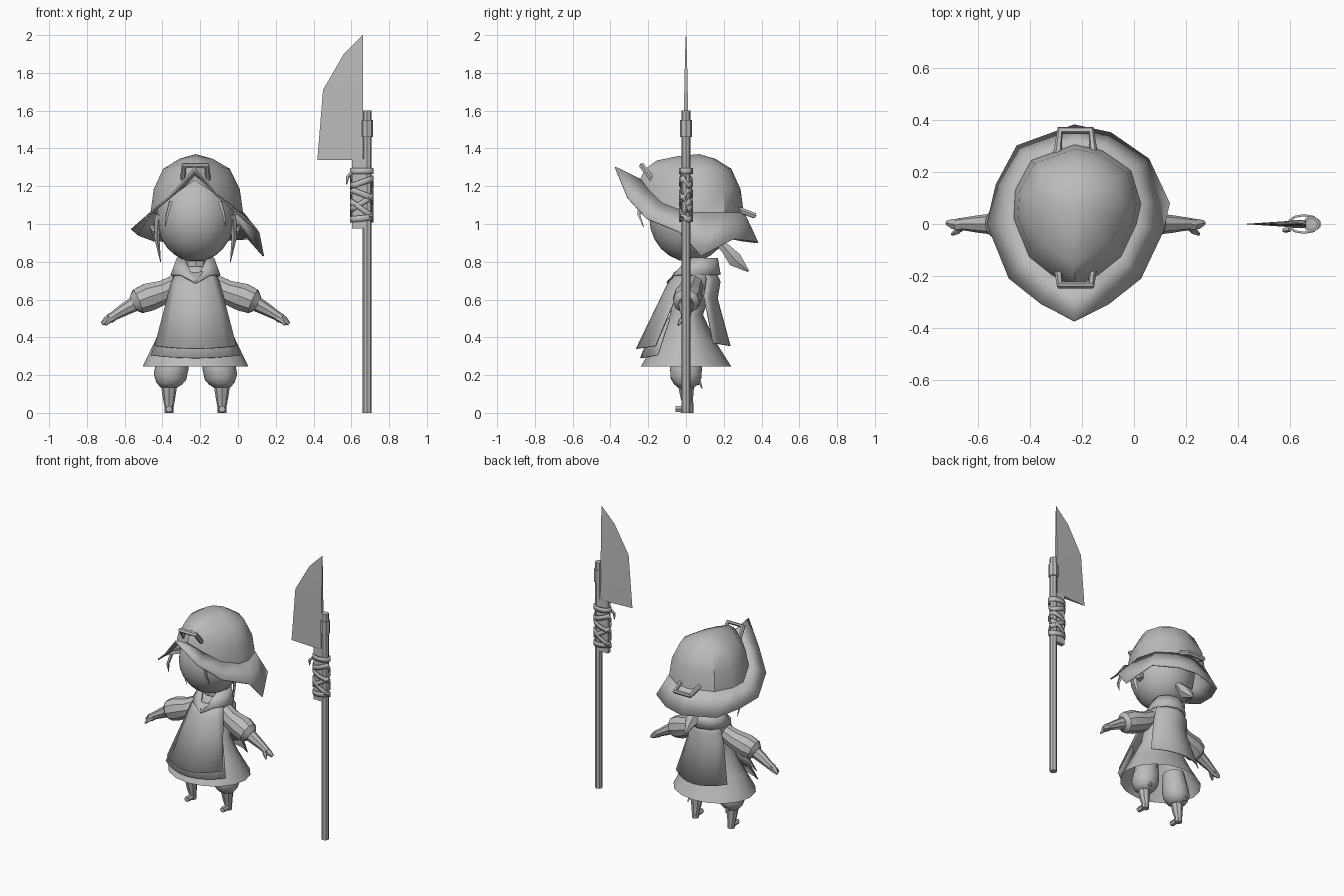
import bpy, bmesh, math
from mathutils import Vector, Matrix

default_cube = bpy.data.objects.get("Cube")
if default_cube:
    bpy.data.objects.remove(default_cube, do_unlink=True)

grey = bpy.data.materials.new("plain grey")
grey.use_nodes = True
grey.diffuse_color = (0.5, 0.5, 0.5, 1)
grey.node_tree.nodes["Principled BSDF"].inputs["Base Color"].default_value = grey.diffuse_color

CENTRE = -0.225  # x of the figure, which stands beside its weapon


def finish(name, bm, angle=40, thickness=0):
    """Turn a bmesh into a shaded object, optionally as thin cloth."""
    bmesh.ops.remove_doubles(bm, verts=bm.verts, dist=0.0005)
    bmesh.ops.recalc_face_normals(bm, faces=bm.faces)
    mesh = bpy.data.meshes.new(name)
    bm.to_mesh(mesh)
    bm.free()
    mesh.materials.append(grey)
    obj = bpy.data.objects.new(name, mesh)
    bpy.context.collection.objects.link(obj)
    bpy.ops.object.select_all(action='DESELECT')
    obj.select_set(True)
    bpy.context.view_layer.objects.active = obj
    bpy.ops.object.shade_smooth_by_angle(angle=math.radians(angle))
    if thickness:
        cloth = obj.modifiers.new("cloth", 'SOLIDIFY')
        cloth.thickness = thickness
        cloth.offset = 0
    return obj


def loft(name, rings, caps=True, closed=True, angle=40, thickness=0):
    """Skin a list of equally long point rings."""
    bm = bmesh.new()
    rows = [[bm.verts.new(p) for p in ring] for ring in rings]
    count = len(rows[0])
    for low, high in zip(rows, rows[1:]):
        for i in range(count if closed else count - 1):
            j = (i + 1) % count
            bm.faces.new((low[i], low[j], high[j], high[i]))
    if caps:
        bm.faces.new(rows[0])
        bm.faces.new(rows[-1])
    return finish(name, bm, angle, thickness)


def tube(name, path, radii, sides=8, angle=40):
    """Sweep a circle of changing radius along a path."""
    pts = [Vector(p) for p in path]
    rings, last, turn = [], Vector((0, 0, 1)), Matrix.Identity(3)
    for i, p in enumerate(pts):
        ahead = (pts[min(i + 1, len(pts) - 1)] - pts[max(i - 1, 0)]).normalized()
        turn = last.rotation_difference(ahead).to_matrix() @ turn
        last = ahead
        angles = [math.tau * k / sides for k in range(sides)]
        rings.append([p + turn @ Vector((math.cos(a), math.sin(a), 0)) * radii[i] for a in angles])
    return loft(name, rings, angle=angle)


def oval(z, rx, front, back, sides=16, x=CENTRE):
    """Flat oval ring between a front and a back y."""
    mid, ry = (front + back) / 2, (back - front) / 2
    turns = [math.tau * k / sides for k in range(sides)]
    return [(x + rx * math.sin(a), mid - ry * math.cos(a), z) for a in turns]


def side(s, points):
    """Place points given as distance from the figure's middle."""
    return [(CENTRE + s * x, y, z) for x, y, z in points]


# Head and neck
bm = bmesh.new()
bmesh.ops.create_uvsphere(bm, u_segments=16, v_segments=12, radius=1)
bmesh.ops.scale(bm, vec=(0.207, 0.215, 0.235), verts=bm.verts)
bmesh.ops.translate(bm, vec=(CENTRE, 0.02, 1.035), verts=bm.verts)
finish("head", bm, 60)
tube("neck", [(CENTRE, 0.06, 0.68), (CENTRE, 0.05, 0.86)], [0.06, 0.055])

# Hat: pointed brim edge, then a crown domed up from it
brim_edge = [
    (-0.23, -0.375, 1.3), (-0.1, -0.31, 1.14), (0.025, -0.21, 1.03), (0.11, -0.03, 0.955),
    (0.135, 0.08, 0.83), (0.055, 0.25, 0.92), (-0.09, 0.35, 0.91), (-0.23, 0.38, 0.9),
    (-0.45, 0.3, 0.91), (-0.53, 0.15, 0.94), (-0.565, 0, 0.97), (-0.48, -0.21, 1.04),
    (-0.355, -0.31, 1.15)]
crown_base = []
for x, y, z in brim_edge:
    k = 0.76 if y > 0.1 else 0.7
    x, y = CENTRE + (x - CENTRE) * k, 0.07 + (y - 0.07) * k
    crown_base.append((x, y, 1.06 + 3 * min(y, 0) ** 2))


def dome(shrink, rise):
    return [(CENTRE + (x - CENTRE) * shrink, 0.07 + (y - 0.07) * shrink, z + (1.37 - z) * rise)
            for x, y, z in crown_base]


loft("hat_brim", [brim_edge, crown_base], caps=False, angle=25, thickness=0.008)
loft("hat_crown", [crown_base, dome(0.93, 0.4), dome(0.72, 0.75), dome(0.36, 0.92), dome(0, 1)],
     caps=False, angle=35)

# Bracket handles on the hat
for name, foot_y, foot_z, bar_y, bar_z in (("front_hat_handle", -0.15, 1.2, -0.235, 1.31),
                                           ("back_hat_handle", 0.27, 1.08, 0.36, 1.045)):
    foot, bar = (foot_y, foot_z), (bar_y, bar_z)
    tube(name, side(1, [(-0.07, *foot), (-0.06, *bar), (0.06, *bar), (0.07, *foot)]),
         [0.016] * 4, 6)

# Hair
tube("ponytail", side(1, [(0, 0.16, 0.92), (0, 0.21, 0.87), (0, 0.26, 0.81), (0, 0.33, 0.75)]),
     [0.025, 0.03, 0.045, 0.006], 6)

# Skirted tunic
loft("tunic", [oval(0.245, 0.28, -0.24, 0.24), oval(0.38, 0.215, -0.16, 0.155),
               oval(0.52, 0.15, -0.085, 0.09), oval(0.66, 0.135, -0.07, 0.14),
               oval(0.73, 0.13, -0.06, 0.165), oval(0.775, 0.07, -0.01, 0.13)], caps=False)


def panel(name, rows):
    """Curved hanging cloth; each row is height, half width, y and bend."""
    steps = [k / 4 for k in range(-4, 5)]
    loft(name, [[(CENTRE + u * w, y + bend * u * u, z - 0.015 * (1 - u * u)) for u in steps]
                for z, w, y, bend in rows], caps=False, closed=False, thickness=0.006)


panel("front_tabard", [(0.76, 0.1, -0.06, 0.07), (0.68, 0.13, -0.105, 0.08),
                       (0.355, 0.215, -0.262, 0.1)])
panel("front_under_tabard", [(0.5, 0.17, -0.165, 0.08), (0.305, 0.235, -0.24, 0.09)])
panel("back_tabard", [(0.8, 0.08, 0.14, -0.06), (0.71, 0.13, 0.18, -0.07),
                      (0.62, 0.14, 0.165, -0.07), (0.37, 0.2, 0.233, -0.09)])

# Collar standing up behind and cut to a V in front
collar_base = oval(0.73, 0.135, -0.09, 0.18, 10)
collar_top = oval(0.82, 0.1, 0.0, 0.165, 10)
collar_top[0] = (CENTRE, -0.1, 0.69)
collar_base[0] = (CENTRE, -0.1, 0.685)
loft("collar", [collar_base, collar_top], caps=False, angle=30, thickness=0.008)

for s, word in ((1, "left"), (-1, "right")):
    # Ears and loose locks
    tube(word + "_ear", side(s, [(0.18, 0.02, 0.97), (0.215, 0.03, 0.97), (0.235, 0.05, 0.99)]),
         [0.035, 0.035, 0.008], 6)
    tube(word + "_side_lock", side(s, [(0.195, -0.02, 1.05), (0.205, -0.01, 0.93),
                                       (0.185, 0.01, 0.8)]), [0.02, 0.014, 0.002], 4)
    tube(word + "_front_lock", side(s, [(0.13, -0.24, 1.12), (0.15, -0.25, 1.05),
                                        (0.16, -0.225, 0.985)]), [0.012, 0.01, 0.002], 4)
    # Arm: puffed sleeve, forearm, fingers and thumb
    tube(word + "_sleeve", side(s, [(0.08, 0.04, 0.69), (0.165, 0.02, 0.64), (0.25, 0.01, 0.612),
                                    (0.305, 0, 0.59), (0.33, 0, 0.578)]),
         [0.055, 0.066, 0.078, 0.07, 0.042], 10, 30)
    tube(word + "_forearm", side(s, [(0.3, 0, 0.59), (0.38, 0, 0.545), (0.43, 0, 0.515),
                                     (0.455, -0.005, 0.498)]), [0.043, 0.033, 0.025, 0.026])
    tube(word + "_fingers", side(s, [(0.445, 0, 0.505), (0.47, 0, 0.49), (0.495, 0.005, 0.472)]),
         [0.024, 0.022, 0.01], 6)
    tube(word + "_thumb", side(s, [(0.44, -0.01, 0.5), (0.46, -0.03, 0.485),
                                   (0.475, -0.04, 0.465)]), [0.016, 0.013, 0.006], 6)
    # Leg: puffed trousers, shin, foot and ankle tie
    tube(word + "_trouser", side(s, [(0.11, 0, 0.36), (0.125, 0, 0.24), (0.135, 0, 0.19),
                                     (0.14, 0, 0.155), (0.14, 0, 0.135)]),
         [0.07, 0.088, 0.087, 0.068, 0.045], 10, 50)
    tube(word + "_shin", side(s, [(0.14, 0, 0.16), (0.14, 0.005, 0.08), (0.14, 0.015, 0.03),
                                  (0.14, 0.015, 0)]), [0.045, 0.033, 0.024, 0.024])
    tube(word + "_foot", side(s, [(0.14, 0.035, 0.02), (0.14, -0.01, 0.02), (0.14, -0.055, 0.02)]),
         [0.016, 0.02, 0.018], 6)
    tube(word + "_trouser_tie", side(s, [(0.14, 0.04, 0.15), (0.15, 0.075, 0.16),
                                         (0.15, 0.085, 0.13)]), [0.01, 0.012, 0.003], 4)

# Polearm: shaft, ferrule, wedge blade and tang
POLE = 0.684
tube("pole", [(POLE, 0, 0), (POLE, 0, 1.6)], [0.024, 0.024])
tube("ferrule", [(POLE, 0, 1.46), (POLE, 0, 1.55)], [0.032, 0.032])
SPINE = 0.662
loft("blade", [[(edge, 0, z), (SPINE, -t, z), (SPINE, t, z)] for z, edge, t in
               ((1.34, 0.42, 0.016), (1.71, 0.45, 0.009), (1.9, 0.56, 0.005), (2, 0.66, 0.001))],
     angle=20)
bm = bmesh.new()
bmesh.ops.create_cube(bm, size=1)
bmesh.ops.scale(bm, vec=(0.065, 0.03, 0.37), verts=bm.verts)
bmesh.ops.translate(bm, vec=(0.635, 0, 1.16), verts=bm.verts)
finish("blade_tang", bm)

# Cloth strips lashing the tang to the pole
for i, (z, tilt) in enumerate(((1.28, 0), (1.22, 0.35), (1.16, -0.4), (1.11, 0.6),
                               (1.08, -0.7), (1.03, 0.1))):
    rings = [[(x, y, z + lift + tilt * (x - 0.655) * (1 if y < 0 else -1))
              for x, y, flat in oval(0, 0.062, -0.034, 0.034, 10, 0.655)]
             for lift in (-0.016, 0.016)]
    loft("lashing_%d" % (i + 1), rings, caps=False, thickness=0.008)
tube("lashing_end", [(0.6, -0.02, 1.27), (0.58, -0.025, 1.25), (0.575, -0.02, 1.21)],
     [0.01, 0.01, 0.003], 4)
